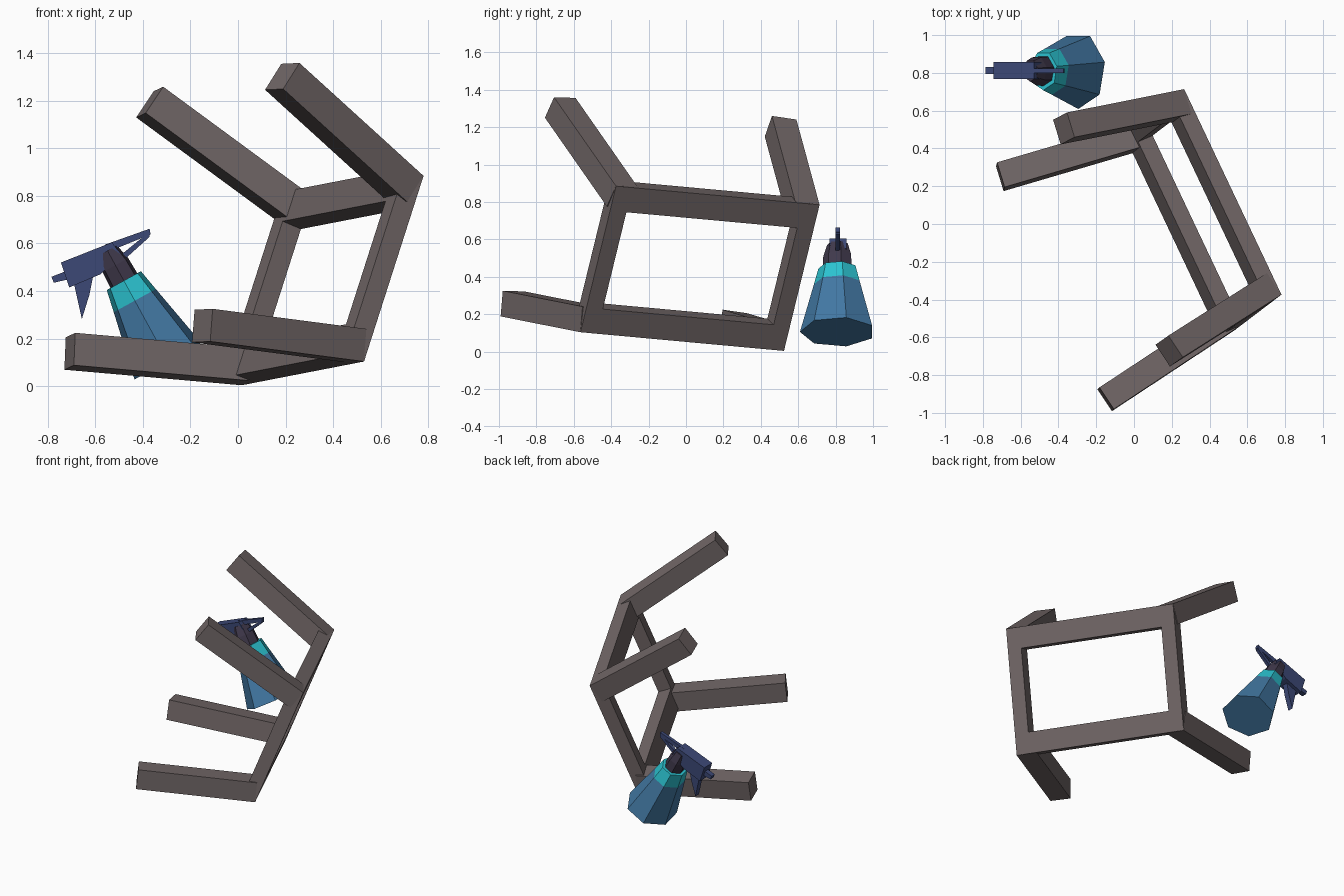
import bpy, bmesh, math
from mathutils import Vector, Matrix

if "Cube" in bpy.data.objects:
    bpy.data.objects.remove(bpy.data.objects["Cube"])


def material(name, rgb):
    m = bpy.data.materials.new(name)
    m.diffuse_color = (*rgb, 1)
    m.use_nodes = True
    m.node_tree.nodes["Principled BSDF"].inputs["Base Color"].default_value = m.diffuse_color
    return m


WOOD = material("grey brown wood", (0.165, 0.135, 0.135))
BLUE = material("bottle blue", (0.055, 0.19, 0.37))
TEAL = material("collar teal", (0.025, 0.55, 0.64))
DARK = material("neck plum", (0.05, 0.04, 0.07))
NAVY = material("nozzle navy", (0.045, 0.065, 0.18))


def add(name, verts, faces, mat):
    me = bpy.data.meshes.new(name)
    bm = bmesh.new()
    vs = [bm.verts.new(v) for v in verts]
    for f in faces:
        bm.faces.new([vs[i] for i in f])
    bmesh.ops.recalc_face_normals(bm, faces=bm.faces[:])
    bm.to_mesh(me)
    bm.free()
    me.materials.append(mat)
    ob = bpy.data.objects.new(name, me)
    bpy.context.collection.objects.link(ob)
    return ob


def loft(name, rings, mat, closed=False):
    """Skin equal-sized rings; cap the ends, or join last ring to first."""
    n, m = len(rings[0]), len(rings)
    faces = []
    for r in range(m if closed else m - 1):
        s = (r + 1) % m
        for i in range(n):
            j = (i + 1) % n
            faces.append((r * n + i, r * n + j, s * n + j, s * n + i))
    if not closed:
        faces += [tuple(range(n)), tuple(range((m - 1) * n, m * n))]
    return add(name, [v for ring in rings for v in ring], faces, mat)


# ---- Tipped stool: local axes are u (short side), v (long side), n (outward) ----
u = Vector((0.25, 0.19, 0.78)).normalized()
v = Vector((0.515, -1.095, 0.0925))
v = (v - u * v.dot(u)).normalized()
n = u.cross(v)
centre = Vector((0.398, 0.075, 0.444))
HU, HV, DEPTH = 0.421, 0.604, 0.09


def place(p):
    return centre + u * p[0] + v * p[1] + n * p[2]


# Seat frame: rectangular section swept round the four corners
corners = [(1, 1), (1, -1), (-1, -1), (-1, 1)]
rings = []
for su, sv in corners:
    rings.append([place((su * (HU - iu), sv * (HV - iv), z))
                  for iu, iv, z in ((0, 0, 0), (0.142, 0.097, 0),
                                    (0.142, 0.097, -DEPTH), (0, 0, -DEPTH))])
loft("seat_frame", rings, WOOD, closed=True)

# Splayed legs, each with its outer edge starting at a frame corner
for k, (su, sv) in enumerate(corners):
    w = Vector((0.21 * su, 0.115 * sv, -0.74)).normalized()
    e1 = Vector((-su, 0, 0))
    e1 = (e1 - w * e1.dot(w)).normalized()
    e2 = w.cross(e1)
    if e2.y * sv > 0:
        e2 = -e2
    base = Vector((su * HU, sv * HV, 0))
    section = [base, base + e1 * 0.138, base + (e1 + e2) * 0.138, base + e2 * 0.138]
    loft("leg_%d" % (k + 1), [[place(p + w * t) for p in section]
                              for t in (0.001, 0.78)], WOOD)

# ---- Spray bottle: seven-sided sections along a leaning axis ----
foot = Vector((-0.295, 0.812, 0.105))
axis = Vector((-0.48, 0, 0.877)).normalized()
side = Vector((0.71, 0, 0.39))          # slightly flattened direction


def section(s, r):
    pts = []
    for i in range(7):
        a = math.tau * (i + 0.5) / 7
        pts.append(foot + axis * s + Vector((0, r * math.cos(a), 0)) + side * r * math.sin(a))
    return pts


loft("bottle_body", [section(0, 0.203), section(0.29, 0.128)], BLUE)
loft("bottle_collar", [section(0.29, 0.128), section(0.386, 0.104)], TEAL)
loft("bottle_neck", [section(0.38, 0.082), section(0.46, 0.078), section(0.53, 0.058)], DARK)


# Spray head: flat profiles in the x-z plane, given a thickness along y
def plate(name, outline, half):
    loft(name, [[(x, 0.812 + d, z) for x, z in outline] for d in (-half, half)], NAVY)


plate("nozzle_block", [(-0.745, 0.52), (-0.53, 0.605), (-0.49, 0.55),
                       (-0.58, 0.47), (-0.71, 0.415)], 0.045)
plate("nozzle_tip", [(-0.785, 0.46), (-0.72, 0.485), (-0.71, 0.45), (-0.775, 0.435)], 0.018)
plate("trigger", [(-0.69, 0.43), (-0.61, 0.46), (-0.625, 0.385), (-0.657, 0.282)], 0.02)
plate("rear_bar", [(-0.56, 0.595), (-0.372, 0.662), (-0.368, 0.638), (-0.53, 0.572)], 0.012)
plate("rear_brace", [(-0.372, 0.65), (-0.372, 0.628), (-0.475, 0.535), (-0.495, 0.55)], 0.012)
